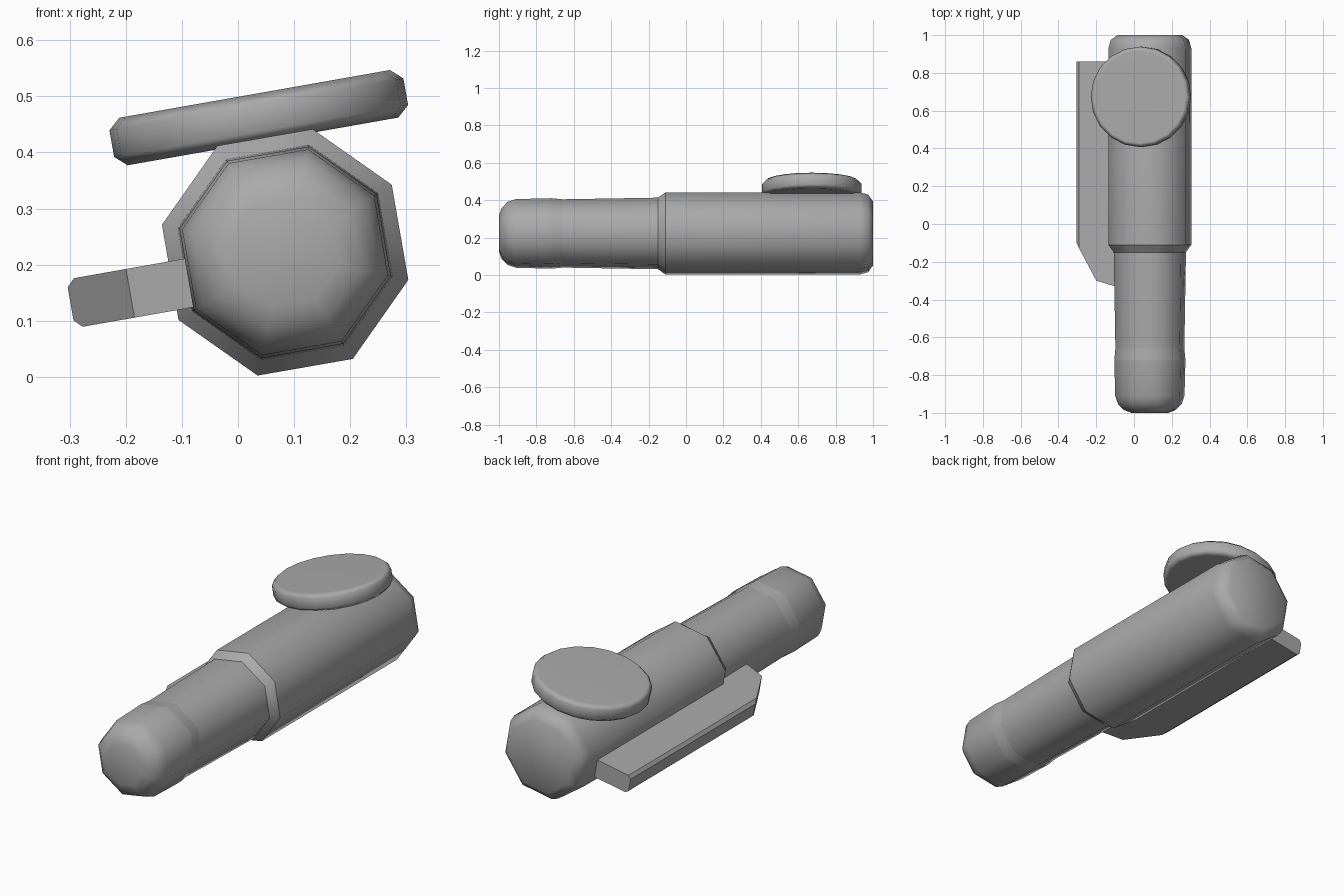
import bpy
import bmesh
from math import cos, sin, radians, tau
from mathutils import Matrix, Vector

old = bpy.data.objects.get("Cube")
if old:
    bpy.data.objects.remove(old, do_unlink=True)

grey = bpy.data.materials.new("plain grey")
grey.use_nodes = True
colour = (0.4, 0.4, 0.4, 1)
grey.diffuse_color = colour
grey.node_tree.nodes["Principled BSDF"].inputs["Base Color"].default_value = colour

ROLL = radians(10)
AXIS = Vector((0.084, 0, 0.222))


def finish(name, bm, matrix, angle=60):
    bmesh.ops.recalc_face_normals(bm, faces=bm.faces)
    mesh = bpy.data.meshes.new(name)
    bm.to_mesh(mesh)
    bm.free()
    mesh.transform(matrix)
    mesh.materials.append(grey)
    obj = bpy.data.objects.new(name, mesh)
    bpy.context.collection.objects.link(obj)
    bpy.ops.object.select_all(action="DESELECT")
    obj.select_set(True)
    bpy.context.view_layer.objects.active = obj
    bpy.ops.object.shade_smooth_by_angle(angle=radians(angle))
    return obj


def lathe(name, profile, sides, phase, matrix, caps=(True, True)):
    """Sweep (height, radius) points about the local z axis."""
    bm = bmesh.new()
    rings = []
    for h, r in profile:
        rings.append([bm.verts.new((r * cos(phase + tau * i / sides),
                                    r * sin(phase + tau * i / sides), h))
                      for i in range(sides)])
    for a, b in zip(rings, rings[1:]):
        for i in range(sides):
            j = (i + 1) % sides
            bm.faces.new((a[i], a[j], b[j], b[i]))
    for use, ring in zip(caps, (rings[0], rings[-1])):
        if use:
            bm.faces.new(ring)
    return finish(name, bm, matrix)


# Octagonal barrel sections, laid along y
along_y = Matrix.Translation(AXIS) @ Matrix.Rotation(radians(-90), 4, "X")
sections = {
    "nose": ([(-1, .10), (-.985, .14), (-.955, .172), (-.91, .188), (-.72, .193)], (True, False)),
    "nose_band": ([(-.72, .193), (-.66, .187)], (False, False)),
    "front_tube": ([(-.66, .187), (-.15, .196)], (False, False)),
    "shoulder": ([(-.15, .196), (-.11, .225)], (False, False)),
    "main_body": ([(-.11, .225), (.93, .225), (.975, .212), (1, .175)], (False, True)),
}
for name, (profile, caps) in sections.items():
    lathe(name, profile, 8, radians(12.6), along_y, caps)

# Tilted round disc on top of the body
tilt = Matrix.Rotation(-ROLL, 4, "Y")
disc = lathe("top_disc",
             [(-.043, .245), (-.024, .266), (.024, .266), (.043, .245)], 20, 0,
             Matrix.Translation((0.037, 0.673, 0.462)) @ tilt)
disc.modifiers.new("Even shading", "WEIGHTED_NORMAL")

# Side rail: outline extruded through its thickness, outer edges softened
outline = [(.10, .86), (-.108, .86), (-.108, -.10), (0, -.30), (.10, -.33), (.16, -.33), (.16, .86)]
bm = bmesh.new()
base = bm.faces.new([bm.verts.new((x, y, -.044)) for x, y in outline])
lift = bmesh.ops.extrude_face_region(bm, geom=[base])["geom"]
bmesh.ops.translate(bm, vec=(0, 0, .088),
                    verts=[g for g in lift if isinstance(g, bmesh.types.BMVert)])
outer = [e for e in bm.edges if all(v.co.x < -.1 for v in e.verts)
         and abs(e.verts[0].co.y - e.verts[1].co.y) > .5]
bmesh.ops.bevel(bm, geom=outer, offset=.014, segments=1, affect="EDGES")
finish("side_rail", bm, Matrix.Translation((-0.192, 0, 0.149)) @ tilt, 25)
